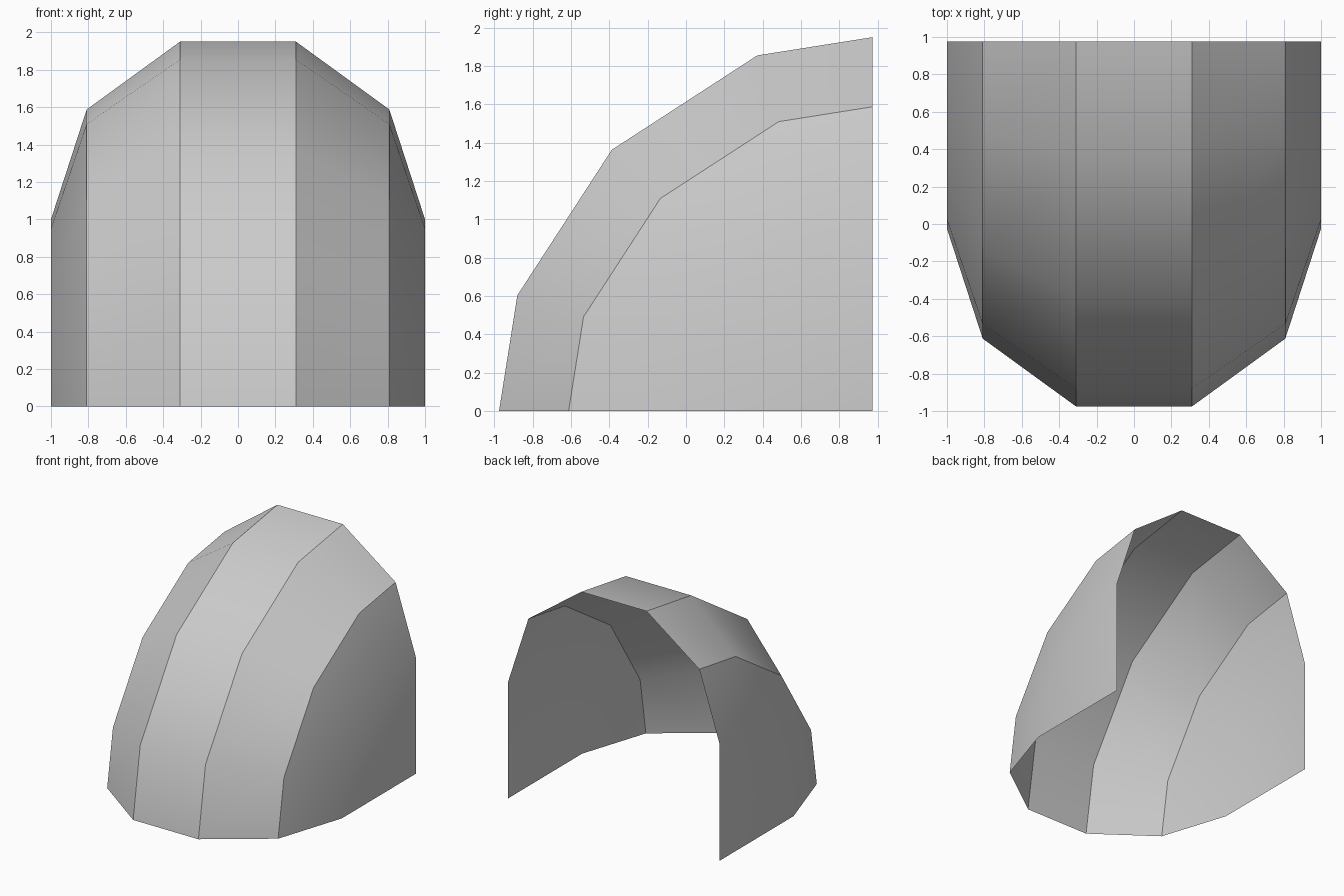
import bpy
import bmesh
from math import sin, cos, radians

cube = bpy.data.objects.get("Cube")
if cube:
    bpy.data.objects.remove(cube, do_unlink=True)

grey = bpy.data.materials.new("light_grey")
grey.use_nodes = True
colour = (0.6, 0.6, 0.6, 1)
grey.diffuse_color = colour
grey.node_tree.nodes["Principled BSDF"].inputs["Base Color"].default_value = colour

# Half of a decagon section, as (x, distance from the hinge axis), with straight side walls
section = [(cos(radians(a)), 1 + sin(radians(a))) for a in (180, 144, 108, 72, 36, 0)]
section = [(-1, 0)] + section + [(1, 0)]

# Quarter turn around the hinge axis; the middle row sits on the chord of the arc
AXIS_Y = 0.975
rows = [(0, 1), (18, 1), (45, cos(radians(9))), (72, 1), (90, 1)]

# Open thin shell: sweep the section from the ground at the front up to the back rim
bm = bmesh.new()
grid = [[bm.verts.new((x, AXIS_Y - r * k * cos(radians(a)), r * k * sin(radians(a))))
         for x, r in section] for a, k in rows]
for low, high in zip(grid, grid[1:]):
    for i in range(len(section) - 1):
        bm.faces.new((low[i], low[i + 1], high[i + 1], high[i]))

# Collapse the coincident points on the axis into the side wall corners
bmesh.ops.remove_doubles(bm, verts=bm.verts, dist=0.0001)

mesh = bpy.data.meshes.new("dome_shell")
bm.to_mesh(mesh)
bm.free()
mesh.materials.append(grey)
shell = bpy.data.objects.new("dome_shell", mesh)
bpy.context.collection.objects.link(shell)

# Keep the lengthwise ribs sharp and the rest smooth
bpy.ops.object.select_all(action="DESELECT")
shell.select_set(True)
bpy.context.view_layer.objects.active = shell
bpy.ops.object.shade_smooth_by_angle(angle=radians(30))
